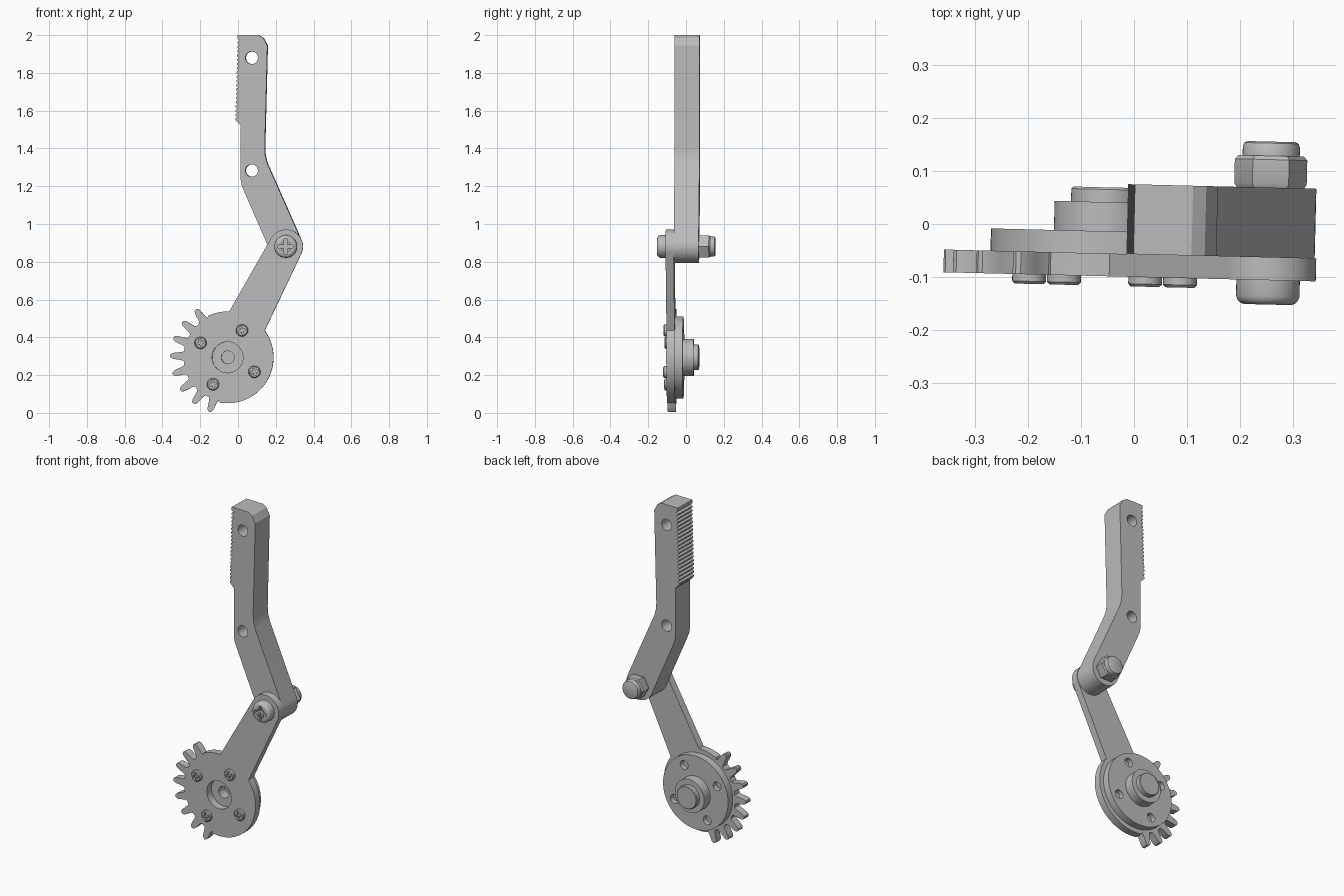
import bpy, bmesh
from math import sin, cos, radians
from mathutils import Matrix

cube = bpy.data.objects.get("Cube")
if cube:
    bpy.data.objects.remove(cube, do_unlink=True)

grey = bpy.data.materials.new("plain grey")
grey.use_nodes = True
grey.diffuse_color = (0.5, 0.5, 0.5, 1)
grey.node_tree.nodes["Principled BSDF"].inputs["Base Color"].default_value = (0.5, 0.5, 0.5, 1)

GEAR = (-0.053, 0.294)       # gear axis (x, z)
PIVOT = (0.256, 0.881)       # joint axis (x, z)
FRONT, SEAT, BACK = -0.1, -0.057, 0.075   # plate front, plate back, arm back
parts = []


def make(name, bm):
    bmesh.ops.recalc_face_normals(bm, faces=bm.faces)
    mesh = bpy.data.meshes.new(name)
    bm.to_mesh(mesh)
    bm.free()
    mesh.materials.append(grey)
    ob = bpy.data.objects.new(name, mesh)
    bpy.context.collection.objects.link(ob)
    parts.append(ob)
    return ob


def loft(name, rings):
    """Join closed rings of points and cap both ends."""
    bm = bmesh.new()
    rows = [[bm.verts.new(p) for p in ring] for ring in rings]
    n = len(rows[0])
    for a, b in zip(rows, rows[1:]):
        for i in range(n):
            j = (i + 1) % n
            bm.faces.new((a[i], a[j], b[j], b[i]))
    bm.faces.new(rows[0])
    bm.faces.new(rows[-1])
    return make(name, bm)


def prism(name, outline, y0, y1):
    return loft(name, [[(x, y, z) for x, z in outline] for y in (y0, y1)])


def polar(c, r, deg):
    return (c[0] + r * cos(radians(deg)), c[1] + r * sin(radians(deg)))


def arc(c, r, a0, a1, n=24):
    return [polar(c, r, a0 + (a1 - a0) * i / n) for i in range(n + 1)]


def turned(name, c, profile, sides=48):
    """Solid of revolution about y from (radius, y) pairs."""
    return loft(name, [[(x, y, z) for x, z in
                        (polar(c, r, 360 * i / sides) for i in range(sides))]
                       for r, y in profile])


def bar(c, length, width, deg, y0, y1):
    corners = [(-1, -1), (1, -1), (1, 1), (-1, 1)]
    a = radians(deg)
    pts = [(u * length / 2, v * width / 2) for u, v in corners]
    return prism("bar", [(c[0] + u * cos(a) - v * sin(a),
                          c[1] + u * sin(a) + v * cos(a)) for u, v in pts], y0, y1)


def cut(ob, cutters):
    for cutter in cutters:
        mod = ob.modifiers.new("cut", 'BOOLEAN')
        mod.object = cutter
        mod.solver = 'EXACT'
        bpy.context.view_layer.update()
        deps = bpy.context.evaluated_depsgraph_get()
        mesh = bpy.data.meshes.new_from_object(ob.evaluated_get(deps))
        ob.modifiers.clear()
        ob.data = mesh
        parts.remove(cutter)
        bpy.data.objects.remove(cutter, do_unlink=True)


def hole(c, r, y0, y1):
    return turned("hole", c, [(r, y0), (r, y1)], 32)


# Gear sector and lower link in one plate
outline = arc(GEAR, 0.243, 88, 115, 8)
flank = [(0.233, 6.4), (0.245, 5.0), (0.268, 4.0), (0.29, 3.1), (0.302, 1.7)]
for i in range(8):
    mid = 123.5 + 18.3 * i
    outline += [polar(GEAR, r, mid - d) for r, d in flank]
    outline.append(polar(GEAR, 0.305, mid))
    outline += [polar(GEAR, r, mid + d) for r, d in reversed(flank)]
outline += arc(GEAR, 0.243, 260, 395.8, 32)
outline += arc(PIVOT, 0.09, -25, 147, 28)
plate = prism("gear_link", outline, FRONT, SEAT)
cut(plate, [hole(GEAR, 0.082, -0.2, 0)])

# Stepped hub disc behind the gear
hub = turned("hub_disc", GEAR, [(0.217, SEAT), (0.217, -0.015), (0.098, -0.015), (0.098, 0.04),
                                (0.067, 0.04), (0.067, 0.064), (0.063, 0.068)], 64)
spots = [polar(GEAR, 0.162, 61.7 + 90 * i) for i in range(4)]
cut(hub, [hole(GEAR, 0.034, -0.1, 0.0)] + [hole(s, 0.026, -0.045, 0.01) for s in spots])

# Small cross-head screws
for i, s in enumerate(spots):
    screw = turned(f"hub_screw_{i + 1}", s, [(0.032, FRONT + 0.005), (0.032, -0.113),
                                             (0.027, -0.118)], 32)
    cut(screw, [bar(s, 0.038, 0.011, a, -0.2, -0.107) for a in (17, 107)])

# Upper arm with a bent shape and serrated grip
arm = [(0.0, 2.0), (0.11, 2.0), (0.135, 1.985), (0.157, 1.945), (0.143, 1.4), (0.146, 1.36), (0.157, 1.32)]
arm += reversed(arc(PIVOT, 0.087, -155, 24))
arm += [(0.034, 1.172), (0.02, 1.207), (0.014, 1.245), (0.016, 1.52)]
pitch = 0.0225
for i in range(19):
    z = 1.55 + pitch * i
    edge = -0.013 + (z - 1.55) * 0.03
    arm += [(edge, z), (edge, z + pitch * 0.4), (edge + 0.012, z + pitch * 0.7)]
arm += [(0.0, 1.98)]
upper = prism("upper_arm", arm, SEAT, BACK)
cut(upper, [hole((0.074, z), 0.033, -0.2, 0.2) for z in (1.88, 1.283)])

# Pivot bolt head with star recess
head = turned("pivot_bolt", PIVOT, [(0.06, FRONT + 0.005), (0.06, -0.13), (0.057, -0.138),
                                    (0.052, -0.143), (0.045, -0.146)])
cut(head, [bar(PIVOT, 0.08, 0.018, a, -0.2, -0.125) for a in (0, 90)] +
    [bar(PIVOT, 0.056, 0.01, a, -0.2, -0.135) for a in (45, 135)])

# Lock nut and its rounded collar
turned("pivot_nut", PIVOT, [(0.064, BACK), (0.0685, 0.082), (0.0685, 0.128), (0.062, 0.135)], 6)
turned("nut_collar", PIVOT, [(0.054, 0.13), (0.054, 0.152), (0.051, 0.159), (0.045, 0.162)])

# The whole assembly is turned slightly about the vertical
for ob in parts:
    ob.data.transform(Matrix.Rotation(-0.0245, 4, 'Z'))

bpy.ops.object.select_all(action='DESELECT')
for ob in parts:
    ob.select_set(True)
bpy.context.view_layer.objects.active = parts[0]
bpy.ops.object.shade_smooth_by_angle(angle=radians(30))
